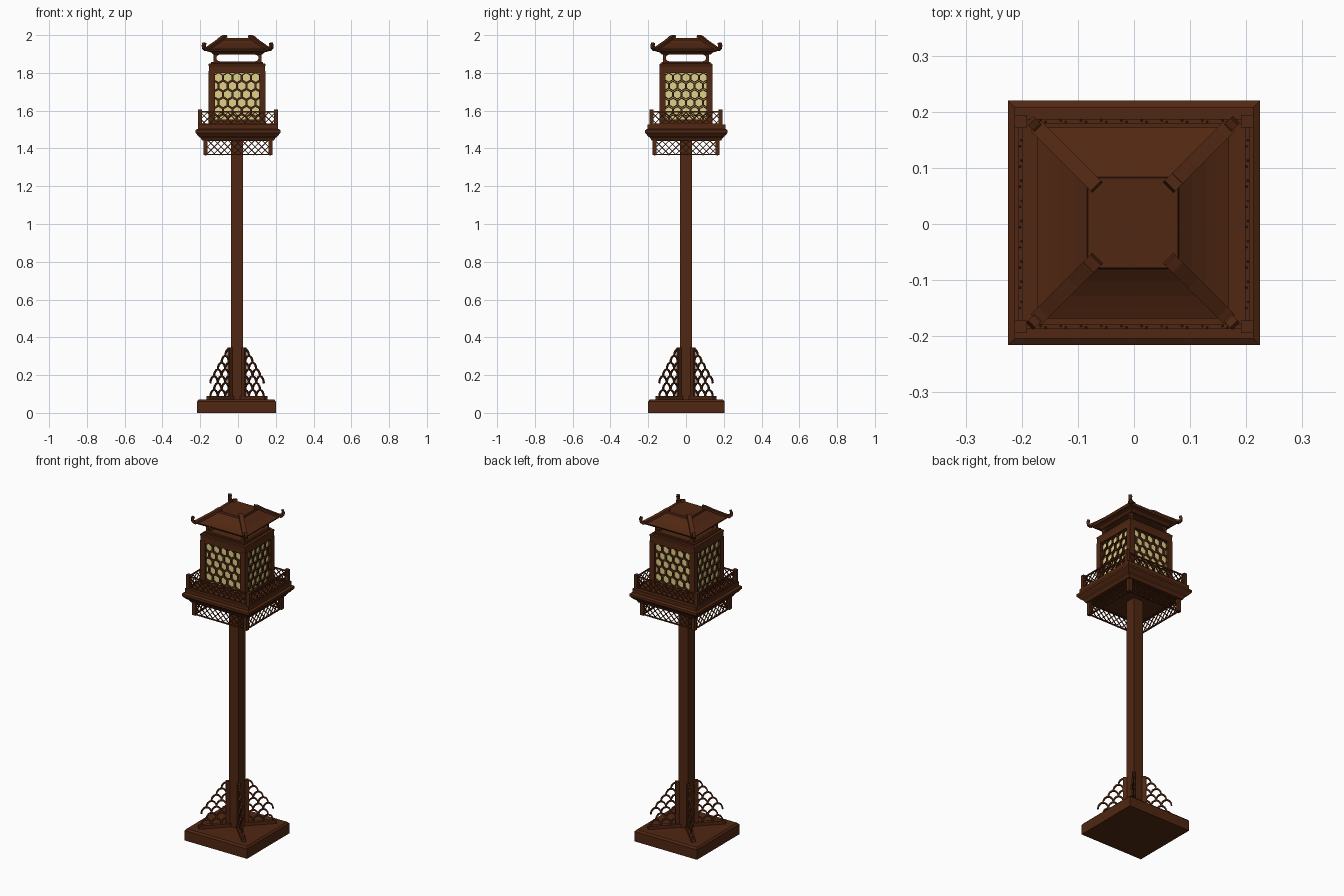
import bpy, bmesh, math
from mathutils import Vector as V

if "Cube" in bpy.data.objects:
    bpy.data.objects.remove(bpy.data.objects["Cube"])


def material(name, rgb):
    m = bpy.data.materials.new(name)
    m.diffuse_color = (*rgb, 1)
    m.use_nodes = True
    m.node_tree.nodes["Principled BSDF"].inputs["Base Color"].default_value = m.diffuse_color
    return m


WOOD = material("dark red brown wood", (0.080, 0.020, 0.006))
GLOW = material("pale yellow panel", (0.72, 0.64, 0.25))


def finish(name, bm, mat=WOOD):
    bmesh.ops.recalc_face_normals(bm, faces=bm.faces)
    me = bpy.data.meshes.new(name)
    bm.to_mesh(me)
    bm.free()
    me.materials.append(mat)
    ob = bpy.data.objects.new(name, me)
    bpy.context.collection.objects.link(ob)
    return ob


def loft(bm, profile, cx=0, cy=0):
    """Stack of rectangles (half x, half y, z), capped at both ends."""
    rings = [[bm.verts.new((cx + a * x, cy + b * y, z))
              for a, b in ((-1, -1), (1, -1), (1, 1), (-1, 1))] for x, y, z in profile]
    for r, s in zip(rings, rings[1:]):
        for i in range(4):
            j = (i + 1) % 4
            bm.faces.new((r[i], r[j], s[j], s[i]))
    bm.faces.new(rings[0][::-1])
    bm.faces.new(rings[-1])


def box(bm, x, y, z0, z1, hx, hy):
    loft(bm, [(hx, hy, z0), (hx, hy, z1)], x, y)


def beam(bm, p, q, w, t, n):
    """Square bar from p to q, t thick along n and w wide."""
    d = (q - p).normalized()
    a, b = n * t / 2, d.cross(n).normalized() * w / 2
    r, s = [[bm.verts.new(c + i * a + j * b) for i, j in ((-1, -1), (1, -1), (1, 1), (-1, 1))]
            for c in (p, q)]
    for i in range(4):
        j = (i + 1) % 4
        bm.faces.new((r[i], r[j], s[j], s[i]))
    bm.faces.new(r[::-1])
    bm.faces.new(s)


def sides(cx, cy, hx, hy):
    """For each of four sides: point function, half length, outward normal."""
    for n, d, half in ((V((0, -1, 0)), hy, hx), (V((1, 0, 0)), hx, hy),
                       (V((0, 1, 0)), hy, hx), (V((-1, 0, 0)), hx, hy)):
        t = V((-n.y, n.x, 0))
        yield (lambda s, z, o=0, n=n, d=d, t=t:
               V((cx, cy, 0)) + n * (d + o) + t * s + V((0, 0, z))), half, n


def frame(bm, pt, inner, outer, d0, d1):
    """Flat plate between two matching outlines, from depth d0 to d1."""
    loops = [[bm.verts.new(pt(s, z, d)) for s, z in loop]
             for loop, d in ((inner, d0), (outer, d0), (outer, d1), (inner, d1))]
    k = len(inner)
    for a, b in zip(loops, loops[1:] + loops[:1]):
        for i in range(k):
            j = (i + 1) % k
            bm.faces.new((a[i], a[j], b[j], b[i]))


def lattice_fence(name, hx, hy, z0, z1, post, post_top):
    """Four crossed-bar panels with corner posts and thin rails."""
    bm = bmesh.new()
    h, step, w = z1 - z0, 0.036, 0.0045
    for pt, half, n in sides(0, 0, hx, hy):
        for z in (z0 + 0.003, z1 - 0.003):
            beam(bm, pt(-half, z), pt(half, z), 0.006, 0.008, n)
        for sign in (-1, 1):
            for i in range(int((2 * half + h) / step) + 1):
                s = -half - h + 0.01 + i * step
                u0, u1 = max(0, -half - s), min(h, half - s)
                if u1 - u0 > 0.004:
                    o = sign * 0.0015
                    beam(bm, pt(sign * (s + u0), z0 + u0, o), pt(sign * (s + u1), z0 + u1, o),
                         w, 0.004, n)
    for x in (-hx, hx):
        for y in (-hy, hy):
            box(bm, x, y, z0, post_top, post, post)
    return finish(name, bm)


CX = -0.005

# Base slab
bm = bmesh.new()
loft(bm, [(0.209, 0.203, 0), (0.209, 0.203, 0.06), (0.2, 0.194, 0.07)], -0.008, 0.002)
finish("base_slab", bm)

# Post
bm = bmesh.new()
box(bm, CX, 0, 0.06, 1.45, 0.032, 0.032)
finish("post", bm)

# Diagonal foot brackets filled with scale-shaped arcs
bm = bmesh.new()
for k in range(4):
    a = math.pi / 4 + k * math.pi / 2
    d = V((math.cos(a), math.sin(a), 0))
    n = V((-d.y, d.x, 0))
    P = lambda u, z: V((CX, 0, z)) + d * u
    beam(bm, P(0.03, 0.079), P(0.216, 0.079), 0.02, 0.024, n)
    beam(bm, P(0.052, 0.07), P(0.052, 0.345), 0.022, 0.016, n)
    for row in range(7):
        z = 0.085 + row * 0.036
        limit = 0.055 + 0.16 * (1 - ((z - 0.08) / 0.27) ** 1.6)
        for col in range(5):
            u = 0.06 + 0.028 * (row % 2) + col * 0.056
            if u + 0.02 > limit:
                continue
            arc = [P(u + 0.028 * math.cos(t * math.pi / 8), z + 0.037 * math.sin(t * math.pi / 8))
                   for t in range(9)]
            for p, q in zip(arc, arc[1:]):
                beam(bm, p, q, 0.008, 0.009, n)
finish("foot_brackets", bm)

# Platform with moulded edge
bm = bmesh.new()
loft(bm, [(x, x - 0.0065, z) for x, z in (
    (0.19, 1.441), (0.197, 1.455), (0.21, 1.465), (0.2245, 1.483),
    (0.2245, 1.497), (0.213, 1.504), (0.213, 1.527))], 0, 0.002)
finish("platform", bm)

# Lattice skirt below and railing above
lattice_fence("lattice_skirt", 0.172, 0.167, 1.365, 1.445, 0.011, 1.445)
lattice_fence("railing", 0.202, 0.183, 1.525, 1.597, 0.011, 1.606)

# Lantern body: corner posts, rails, caps
HX, HY = 0.15, 0.141
bm = bmesh.new()
for sx in (-1, 1):
    for sy in (-1, 1):
        box(bm, CX + sx * (HX - 0.016), sy * (HY - 0.016), 1.525, 1.81, 0.016, 0.016)
box(bm, CX, 0, 1.525, 1.553, HX - 0.003, HY - 0.003)
loft(bm, [(HX - 0.002, HY - 0.002, 1.8), (HX - 0.002, HY - 0.002, 1.835), (HX, HY, 1.838),
          (HX, HY, 1.848), (0.137, 0.13, 1.85), (0.137, 0.13, 1.858)], CX, 0)
finish("lantern_frame", bm)

# Glowing panel box
bm = bmesh.new()
box(bm, CX, 0, 1.55, 1.802, HX - 0.016, HY - 0.016)
finish("glowing_panels", bm, GLOW)

# Hexagon screens
bm = bmesh.new()
for pt, half, n in sides(CX, 0, HX, HY):
    w = (2 * half - 0.054) / 5
    R = w / math.sqrt(3)
    for row in range(6):
        z = 1.775 - row * 0.0445
        cols = 5 + row % 2
        for c in range(cols):
            s = (c - (cols - 1) / 2) * w
            hexa = [(math.cos(math.radians(30 + 60 * i)), math.sin(math.radians(30 + 60 * i)))
                    for i in range(6)]
            lim = half - 0.006
            clip = lambda r: [(max(-lim, min(lim, s + r * x)), z + r * y * 1.05) for x, y in hexa]
            frame(bm, pt, clip(R * 0.77), clip(R), -0.0165, -0.008)
finish("hexagon_screens", bm)

# Open neck: a rounded slot on each side
bm = bmesh.new()
for pt, half, n in sides(CX + 0.002, 0, 0.127, 0.122):
    r, e, zc = 0.0175, 0.023, 1.879
    inner, outer = [], []
    for sg in (1, -1):
        for i in range(9):
            a = -math.pi / 2 + i * math.pi / 8
            c, s = math.cos(a), math.sin(a)
            m = max(abs(c), abs(s))
            inner.append((sg * (half - 0.033 + r * c), zc + sg * r * s))
            outer.append((sg * (half - 0.033 + 0.031 * c / m), zc + sg * e * s / m))
    frame(bm, pt, inner, outer, -0.014, 0)
finish("open_neck", bm)

# Roof with flared eaves and flat top
bm = bmesh.new()
loft(bm, [(x, x, z) for x, z in (
    (0.129, 1.897), (0.14, 1.908), (0.163, 1.914), (0.17, 1.926), (0.15, 1.934), (0.13, 1.943),
    (0.105, 1.958), (0.082, 1.975), (0.08, 1.986))], -0.002, 0.002)
finish("roof", bm)

# Corner ridges ending in upturned horns
bm = bmesh.new()
path = [(0.066, 1.994), (0.078, 1.989), (0.105, 1.966), (0.13, 1.949), (0.158, 1.929),
        (0.170, 1.924), (0.178, 1.933), (0.179, 1.946), (0.176, 1.957)]
for k in range(4):
    sx, sy = ((1, 1), (-1, 1), (-1, -1), (1, -1))[k]
    n = V((-sy, sx, 0)).normalized()
    pts = [V((-0.002 + sx * u, 0.002 + sy * u, z)) for u, z in path]
    for i, (p, q) in enumerate(zip(pts, pts[1:])):
        d = (q - p).normalized() * 0.002
        beam(bm, p - d, q + d, 0.014, 0.026 if i < 5 else 0.018, n)
finish("roof_ridges", bm)
